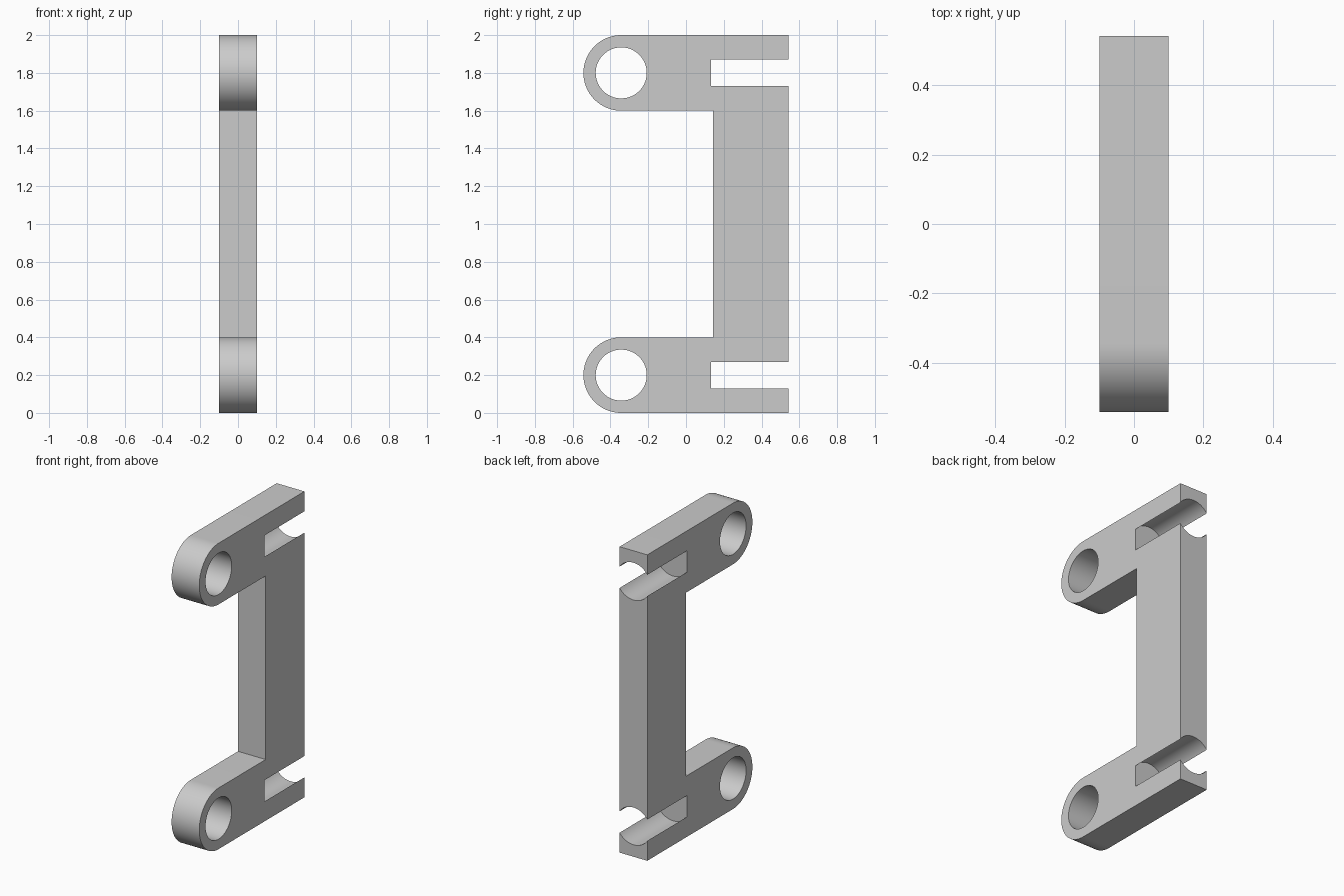
import bpy, bmesh
from math import sin, cos, pi, radians
from mathutils import Matrix

if "Cube" in bpy.data.objects:
    bpy.data.objects.remove(bpy.data.objects["Cube"])

HALF_WIDTH = 0.1
BACK = 0.543
EYE_Y, EYE_RADIUS, HOLE_RADIUS = -0.343, 0.2, 0.135
COLUMN_FRONT = 0.143
SLOT_FRONT, SLOT_RADIUS = 0.133, 0.122
ARM_HEIGHTS = (0.2, 1.8)
ARC_STEPS = 48

grey = bpy.data.materials.new("plain grey")
grey.use_nodes = True
colour = (0.6, 0.6, 0.6, 1)
grey.diffuse_color = colour
grey.node_tree.nodes["Principled BSDF"].inputs["Base Color"].default_value = colour


def make_object(name, bm):
    bmesh.ops.recalc_face_normals(bm, faces=bm.faces)
    mesh = bpy.data.meshes.new(name)
    bm.to_mesh(mesh)
    bm.free()
    mesh.materials.append(grey)
    obj = bpy.data.objects.new(name, mesh)
    bpy.context.collection.objects.link(obj)
    return obj


def make_cutter(name, radius, length, centre, axis):
    bm = bmesh.new()
    turn = Matrix.Rotation(pi / 2, 4, axis)
    bmesh.ops.create_cone(bm, cap_ends=True, segments=96, radius1=radius,
                          radius2=radius, depth=length,
                          matrix=Matrix.Translation(centre) @ turn)
    obj = make_object(name, bm)
    obj.hide_render = True
    return obj


def rounded_end(z):
    """Half circle of (y, z) points at the front of an arm, bottom to top."""
    angles = [pi * i / ARC_STEPS for i in range(ARC_STEPS + 1)]
    return [(EYE_Y - EYE_RADIUS * sin(a), z - EYE_RADIUS * cos(a)) for a in angles]


# Bracket side profile: two round-ended arms joined by a back column
low, high = ARM_HEIGHTS
profile = [(BACK, low - EYE_RADIUS)] + rounded_end(low)
profile += [(COLUMN_FRONT, low + EYE_RADIUS), (COLUMN_FRONT, high - EYE_RADIUS)]
profile += rounded_end(high) + [(BACK, high + EYE_RADIUS)]

bm = bmesh.new()
side = bm.faces.new([bm.verts.new((-HALF_WIDTH, y, z)) for y, z in profile])
extruded = bmesh.ops.extrude_face_region(bm, geom=[side], use_keep_orig=True)
new_verts = [v for v in extruded["geom"] if isinstance(v, bmesh.types.BMVert)]
bmesh.ops.translate(bm, verts=new_verts, vec=(2 * HALF_WIDTH, 0, 0))
bracket = make_object("bracket", bm)

# Round holes across the eyes, and round channels running in from the back
cutters = []
slot_length = 0.6
for z in ARM_HEIGHTS:
    cutters.append(make_cutter("eye_hole_cutter", HOLE_RADIUS, 1, (0, EYE_Y, z), 'Y'))
    cutters.append(make_cutter("channel_cutter", SLOT_RADIUS, slot_length,
                               (0, SLOT_FRONT + slot_length / 2, z), 'X'))

bpy.ops.object.select_all(action='DESELECT')
bracket.select_set(True)
bpy.context.view_layer.objects.active = bracket
for cutter in cutters:
    cut = bracket.modifiers.new("cut", 'BOOLEAN')
    cut.operation = 'DIFFERENCE'
    cut.solver = 'EXACT'
    cut.object = cutter
    bpy.ops.object.modifier_apply(modifier=cut.name)
    bpy.data.objects.remove(cutter)

bpy.ops.object.shade_smooth_by_angle(angle=radians(30))
